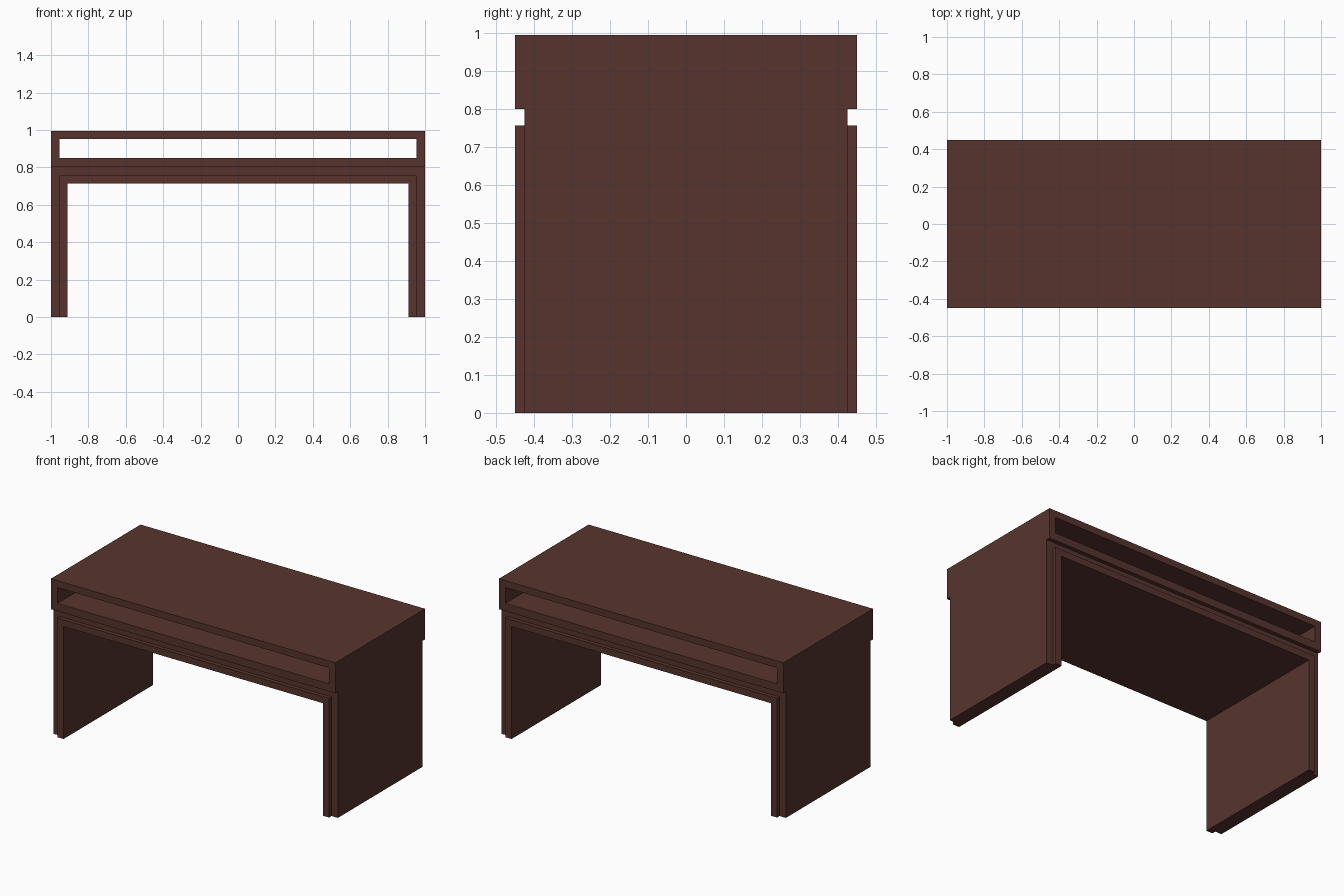
import bpy, bmesh

if "Cube" in bpy.data.objects:
    bpy.data.objects.remove(bpy.data.objects["Cube"])

mat = bpy.data.materials.new("dark_brown_wood")
mat.diffuse_color = (0.095, 0.034, 0.027, 1)
mat.use_nodes = True
mat.node_tree.nodes["Principled BSDF"].inputs["Base Color"].default_value = mat.diffuse_color


def finish(name, bm):
    bmesh.ops.recalc_face_normals(bm, faces=bm.faces)
    mesh = bpy.data.meshes.new(name)
    bm.to_mesh(mesh)
    bm.free()
    mesh.materials.append(mat)
    obj = bpy.data.objects.new(name, mesh)
    bpy.context.collection.objects.link(obj)
    return obj


def extrude_strip(name, outer, inner, depth, closed):
    """Fill between two matching x-z outlines and extrude from -depth to +depth in y."""
    bm = bmesh.new()
    rings = [[bm.verts.new((x, -depth, z)) for x, z in pts] for pts in (outer, inner)]
    n = len(outer)
    for i in range(n if closed else n - 1):
        j = (i + 1) % n
        bm.faces.new((rings[0][i], rings[0][j], rings[1][j], rings[1][i]))
    geo = bmesh.ops.extrude_face_region(bm, geom=bm.faces[:], use_keep_orig=True)["geom"]
    moved = [g for g in geo if isinstance(g, bmesh.types.BMVert)]
    bmesh.ops.translate(bm, verts=moved, vec=(0, 2 * depth, 0))
    return finish(name, bm)


def arch(half, top):
    return [(-half, 0), (-half, top), (half, top), (half, 0)]


def rect(half, bottom, top):
    return [(-half, bottom), (-half, top), (half, top), (half, bottom)]


# Upper shelf box, open right through from front to back
extrude_strip("top_shelf_box", rect(1, 0.801, 0.995), rect(0.955, 0.85, 0.951), 0.45, True)

# Outer leg panels and apron, set back slightly
extrude_strip("outer_leg_arch", arch(1, 0.801), arch(0.955, 0.757), 0.425, False)

# Inner lining that stands proud of the outer arch
extrude_strip("inner_leg_arch", arch(0.955, 0.757), arch(0.911, 0.715), 0.45, False)
